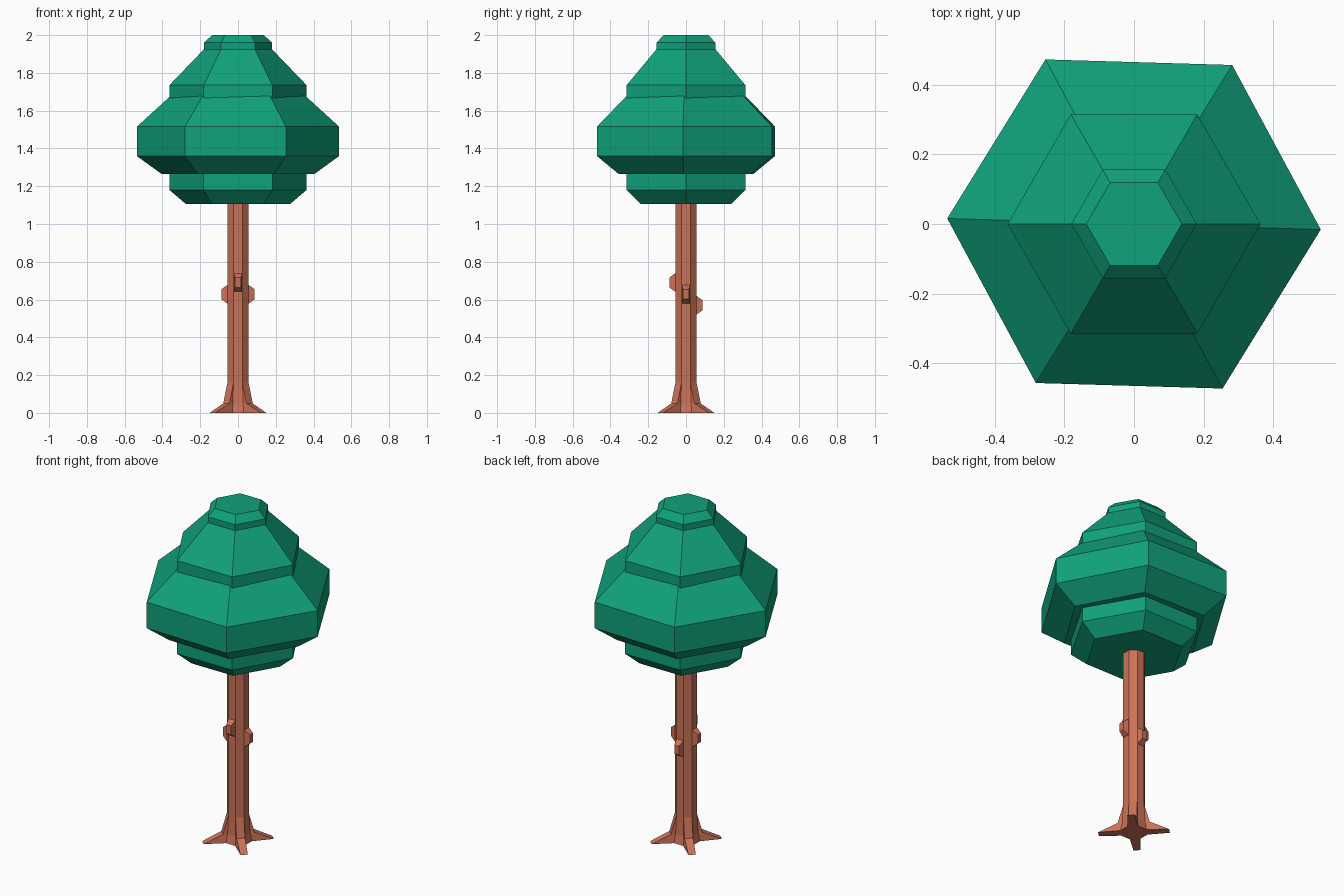
import bpy, bmesh
from math import cos, sin, pi, radians

if "Cube" in bpy.data.objects:
    bpy.data.objects.remove(bpy.data.objects["Cube"], do_unlink=True)


def material(name, rgb):
    m = bpy.data.materials.new(name)
    m.use_nodes = True
    m.diffuse_color = (*rgb, 1)
    m.node_tree.nodes["Principled BSDF"].inputs["Base Color"].default_value = (*rgb, 1)
    return m


leaf_green = material("leaf green", (0.005, 0.36, 0.20))
bark_brown = material("bark brown", (0.60, 0.17, 0.095))


def loft(name, rings, mat):
    """Join rings of equal point count into a closed flat-shaded solid."""
    bm = bmesh.new()
    loops = [[bm.verts.new(p) for p in ring] for ring in rings]
    n = len(loops[0])
    for low, high in zip(loops, loops[1:]):
        for i in range(n):
            j = (i + 1) % n
            bm.faces.new((low[i], low[j], high[j], high[i]))
    bm.faces.new(loops[0][::-1])
    bm.faces.new(loops[-1])
    bmesh.ops.remove_doubles(bm, verts=bm.verts, dist=0.0005)
    bmesh.ops.recalc_face_normals(bm, faces=bm.faces)
    mesh = bpy.data.meshes.new(name)
    bm.to_mesh(mesh)
    bm.free()
    mesh.materials.append(mat)
    obj = bpy.data.objects.new(name, mesh)
    bpy.context.collection.objects.link(obj)
    return obj


def hexagon(r, z, turn=0.0):
    angles = [i * pi / 3 + radians(turn) for i in range(6)]
    return [(r * cos(a), r * sin(a), z) for a in angles]


# Crown: a tall hexagonal core with a wide, slightly turned tier around it
core = [(0.275, 1.105), (0.363, 1.18), (0.363, 1.735), (0.18, 1.925),
        (0.18, 1.96), (0.137, 2.0)]
loft("crown_core", [hexagon(r, z) for r, z in core], leaf_green)
tier = [(0.405, 1.265), (0.536, 1.36), (0.536, 1.515), (0.30, 1.73)]
loft("crown_wide_tier", [hexagon(r, z, -1.7) for r, z in tier], leaf_green)


# Trunk: eight-sided, its diagonal sides spreading into four roots
def trunk_ring(z, valley, half, far, near):
    ring = []
    quarter = [(valley, -half), (valley, half), (far, near), (near, far)]
    for _ in range(4):
        ring += [(x, y, z) for x, y in quarter]
        quarter = [(-y, x) for x, y in quarter]
    return ring


loft("trunk", [
    trunk_ring(0.0, 0.07, 0.03, 0.15, 0.122),
    trunk_ring(0.05, 0.06, 0.027, 0.078, 0.045),
    trunk_ring(0.16, 0.056, 0.024, 0.056, 0.024),
    trunk_ring(1.12, 0.056, 0.024, 0.056, 0.024),
], bark_brown)


# Knots: small tapered stubs, one on each side of the trunk
def knot_ring(x, half_width, half_height):
    corners = [(-1, -1), (1, -1), (1, 1), (-1, 1)]
    return [(x, a * half_width, b * half_height) for a, b in corners]


for side, turn, z in (("left", 0, 0.628), ("back", 90, 0.57),
                      ("right", 180, 0.628), ("front", 270, 0.69)):
    knot = loft(f"{side}_knot", [
        knot_ring(0.05, 0.023, 0.052),
        knot_ring(0.064, 0.021, 0.044),
        knot_ring(0.088, 0.015, 0.026),
    ], bark_brown)
    knot.rotation_euler.z = radians(turn)
    knot.location.z = z
